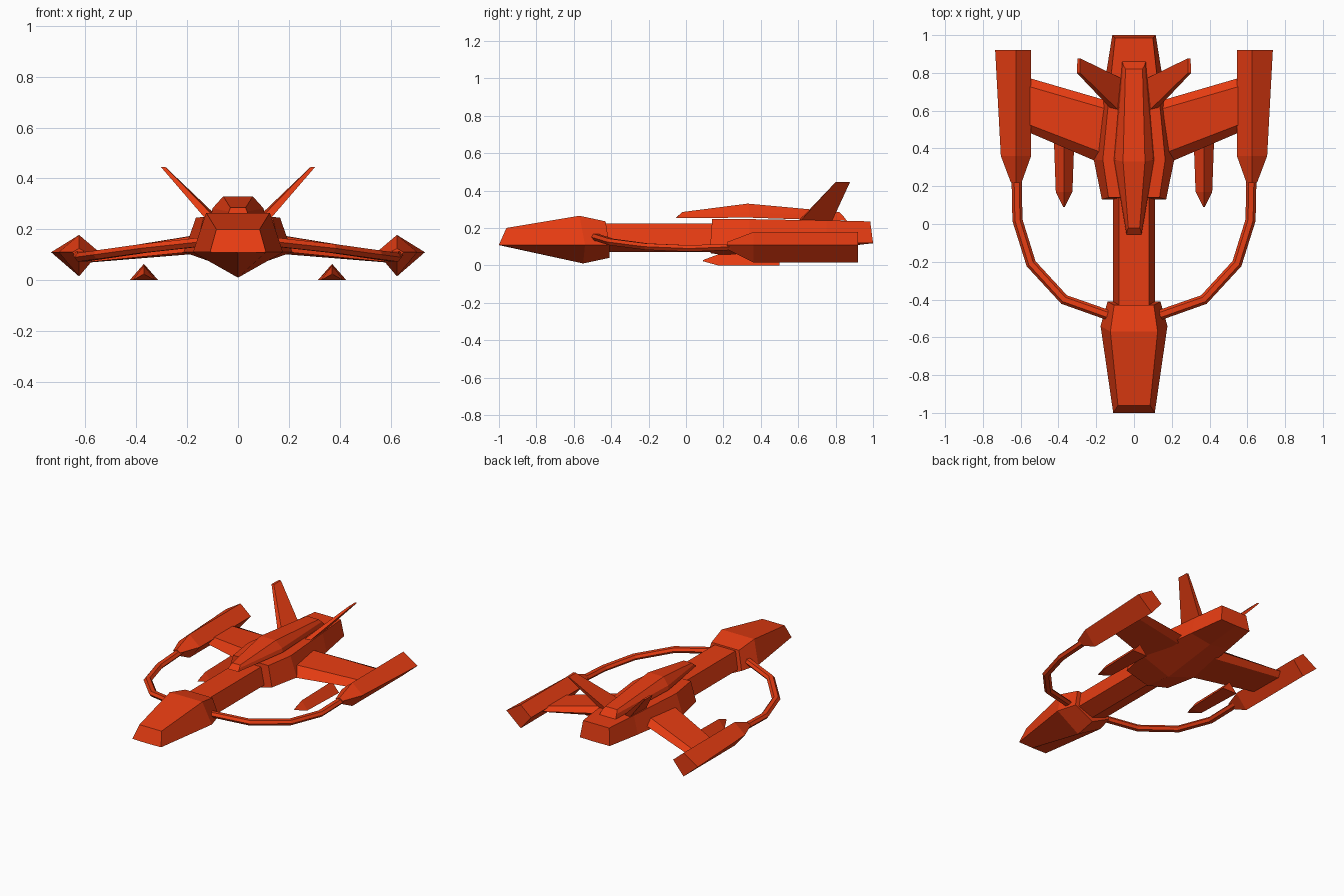
import bpy, bmesh
from mathutils import Vector

red = bpy.data.materials.new("hull_red")
red.diffuse_color = (0.79, 0.045, 0.006, 1)


def loft(name, rings, mirror=False):
    """Skin a list of equal-length point rings and cap both ends."""
    bm = bmesh.new()
    rows = [[bm.verts.new(p) for p in r] for r in rings]
    n = len(rows[0])
    for a, b in zip(rows, rows[1:]):
        for i in range(n):
            j = (i + 1) % n
            bm.faces.new((a[i], a[j], b[j], b[i]))
    bm.faces.new(rows[0])
    bm.faces.new(rows[-1])
    bmesh.ops.remove_doubles(bm, verts=bm.verts, dist=0.0005)
    bmesh.ops.recalc_face_normals(bm, faces=bm.faces)
    me = bpy.data.meshes.new(name)
    bm.to_mesh(me)
    bm.free()
    me.materials.append(red)
    ob = bpy.data.objects.new(name, me)
    bpy.context.collection.objects.link(ob)
    if mirror:
        ob.modifiers.new("mirror", 'MIRROR').use_mirror_merge = False
    return ob


def sym(half):
    """Close a right-hand half section (top to bottom) into a full ring."""
    return half + [(-x, y, z) for x, y, z in reversed(half) if x > 0]


# Nose: wedge with a V keel
loft("nose", [sym(s) for s in (
    [(0.085, -0.96, 0.20), (0.11, -1.0, 0.11), (0, -1.0, 0.108)],
    [(0.125, -0.57, 0.265), (0.177, -0.54, 0.11), (0, -0.55, 0.01)],
    [(0.105, -0.43, 0.235), (0.14, -0.41, 0.11), (0, -0.41, 0.04)])])

# Neck joining nose and body
loft("neck", [sym([(0.08, y, 0.225), (0.11, y, 0.11), (0, y, 0.07)])
              for y in (-0.45, 0.2)])

# Main body
loft("main_body", [sym(s) for s in (
    [(0.135, 0.14, 0.248), (0.17, 0.13, 0.11), (0, 0.13, 0.065)],
    [(0.165, 0.34, 0.247), (0.213, 0.34, 0.11), (0, 0.34, 0.035)],
    [(0.125, 0.75, 0.24), (0.155, 0.75, 0.115), (0, 0.75, 0.09)],
    [(0.10, 0.985, 0.235), (0.115, 1.0, 0.12), (0, 1.0, 0.118)])])

# Raised spine on top of the body
loft("dorsal_spine", [sym(s) for s in (
    [(0.03, -0.02, 0.285), (0.036, -0.035, 0.27), (0.04, -0.055, 0.253)],
    [(0.058, 0.33, 0.33), (0.10, 0.34, 0.283), (0.106, 0.34, 0.255)],
    [(0.045, 0.82, 0.285), (0.056, 0.84, 0.265), (0.062, 0.86, 0.238)])])

# Swept wings
loft("wing", [
    [(0.15, 0.31, 0.115), (0.15, 0.37, 0.178), (0.15, 0.61, 0.18),
     (0.15, 0.655, 0.14), (0.15, 0.61, 0.105)],
    [(0.58, 0.495, 0.072), (0.58, 0.535, 0.11), (0.58, 0.735, 0.11),
     (0.58, 0.78, 0.09), (0.58, 0.735, 0.07)]], True)


# Wingtip engines: diamond section
def diamond(y, left, right, top, bottom, x=0.625):
    return [(x, y, top), (right, y, 0.11), (x, y, bottom), (left, y, 0.11)]


loft("engine", [diamond(0.22, 0.595, 0.652, 0.125, 0.085),
                diamond(0.36, 0.545, 0.705, 0.178, 0.015),
                diamond(0.92, 0.545, 0.735, 0.178, 0.015)], True)

# Underwing pods: triangular section with a pointed nose
loft("underwing_pod", [
    [(0.37 - w, y, z0), (0.37 + w, y, z0), (0.37, y, z1)]
    for y, w, z0, z1 in ((0.09, 0.004, 0.022, 0.028), (0.17, 0.044, 0.0, 0.058),
                         (0.50, 0.056, 0.0, 0.064))], True)

# Canted tail fins
loft("tail_fin", [
    [(0.08, 0.60, 0.235), (0.122, 0.61, 0.235), (0.115, 0.78, 0.235), (0.065, 0.77, 0.235)],
    [(0.285, 0.80, 0.445), (0.303, 0.80, 0.445), (0.299, 0.877, 0.445), (0.285, 0.877, 0.445)]],
    True)

# Curved tubes from nose to engines: hexagonal sweep along a path
path = [Vector(p) for p in ((0.10, -0.495, 0.155), (0.37, -0.40, 0.125), (0.545, -0.21, 0.10),
                            (0.617, 0.02, 0.09), (0.622, 0.27, 0.10))]
rings = []
for i, p in enumerate(path):
    d_in = (p - path[max(i - 1, 0)]).normalized()
    d_out = (path[min(i + 1, len(path) - 1)] - p).normalized()
    t = (d_in + d_out).normalized()
    side = t.cross(Vector((0, 0, 1))).normalized()
    up = side.cross(t)
    rings.append([p + side * (0.027 * a) + up * (0.02 * b) for a, b in
                  ((1, 0), (0.5, 0.87), (-0.5, 0.87), (-1, 0), (-0.5, -0.87), (0.5, -0.87))])
loft("nose_tube", rings, True)
